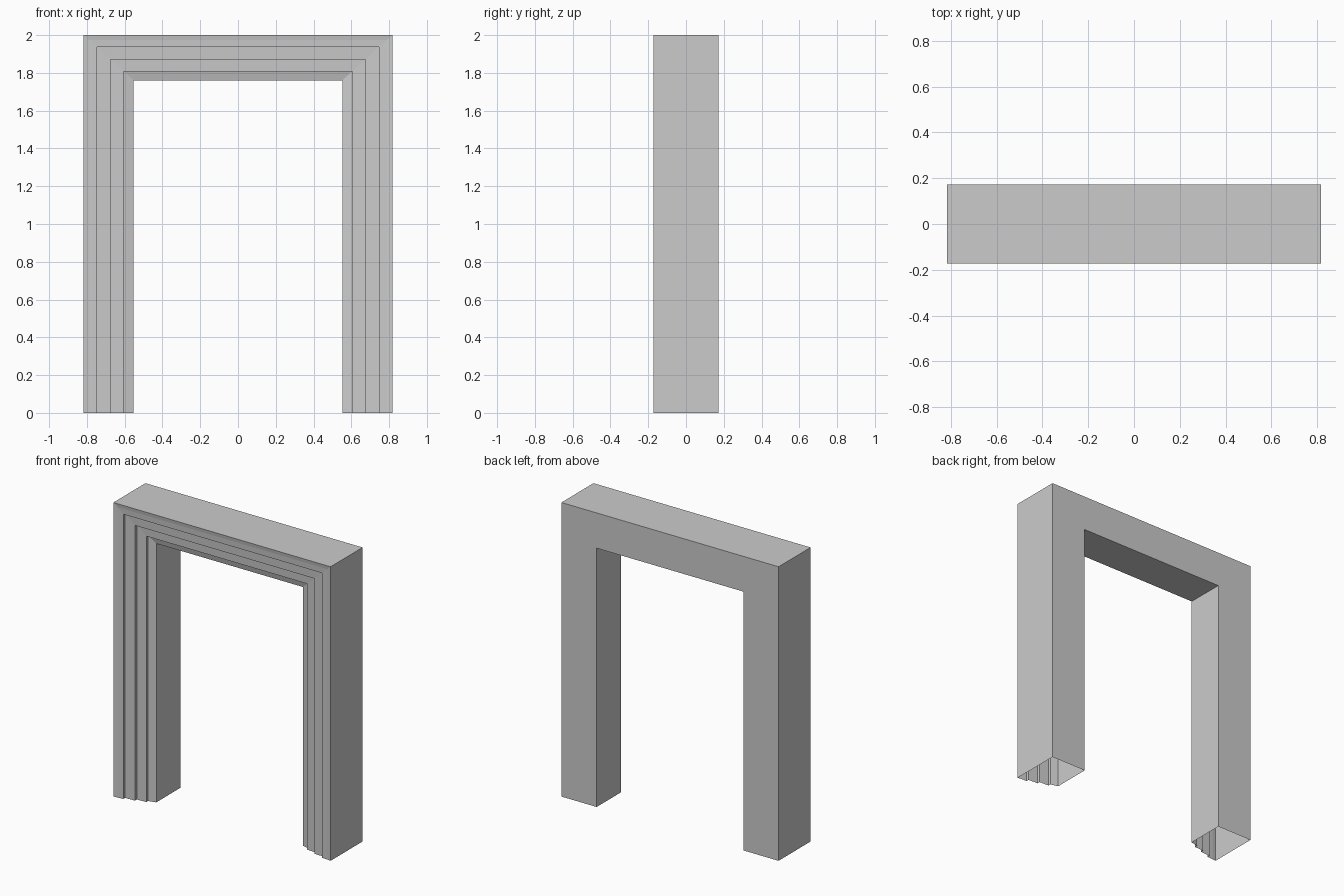
import bpy, bmesh

if "Cube" in bpy.data.objects:
    bpy.data.objects.remove(bpy.data.objects["Cube"])

HALF_W, TOP, HALF_D = 0.817, 2.0, 0.172
Z_RATIO = 0.905  # the lintel is slightly slimmer than the legs

# Cross-section: (distance in from outer edge, y), stepped moulding on the front
profile = [
    (0.0, HALF_D), (0.0, -HALF_D), (0.028, -HALF_D + 0.004),
    (0.070, -HALF_D + 0.006), (0.070, -HALF_D + 0.025),
    (0.142, -HALF_D + 0.028), (0.142, -HALF_D + 0.048),
    (0.212, -HALF_D + 0.051), (0.212, -HALF_D + 0.070),
    (0.265, -HALF_D + 0.082), (0.265, HALF_D),
]


def station(bm, side, at_top):
    """One copy of the cross-section at a foot or a mitred corner."""
    return [bm.verts.new((side * (HALF_W - d), y,
                          TOP - d * Z_RATIO if at_top else 0.0))
            for d, y in profile]


# Door surround swept foot - corner - corner - foot, open underneath
bm = bmesh.new()
rings = [station(bm, s, t) for s, t in
         ((-1, False), (-1, True), (1, True), (1, False))]
n = len(profile)
for a, b in zip(rings, rings[1:]):
    for i in range(n):
        j = (i + 1) % n
        bm.faces.new((a[i], a[j], b[j], b[i]))
bmesh.ops.recalc_face_normals(bm, faces=bm.faces)
# Open shell: make the normals face outward by checking the flat back
bm.normal_update()
back = max(bm.faces, key=lambda f: f.calc_center_median().y)
if back.normal.y < 0:
    bmesh.ops.reverse_faces(bm, faces=bm.faces)

mesh = bpy.data.meshes.new("door_surround")
bm.to_mesh(mesh)
bm.free()
surround = bpy.data.objects.new("door_surround", mesh)
bpy.context.collection.objects.link(surround)
